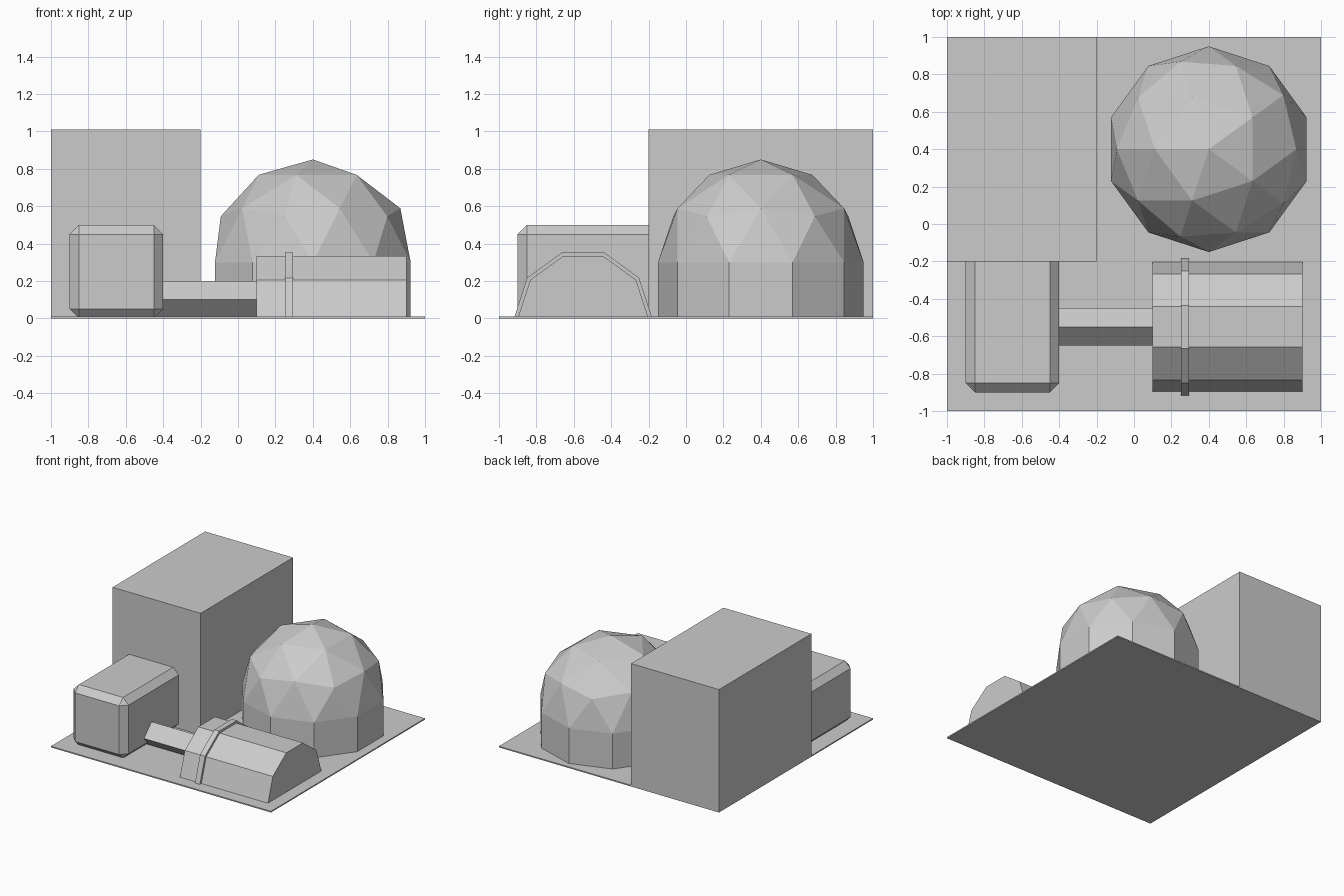
import bpy, bmesh, math
from mathutils import Matrix, Vector

if "Cube" in bpy.data.objects:
    bpy.data.objects.remove(bpy.data.objects["Cube"], do_unlink=True)

# One plain grey for the whole settlement
grey = bpy.data.materials.new("plain_grey")
grey.use_nodes = True
colour = (0.6, 0.6, 0.6, 1)
grey.diffuse_color = colour
grey.node_tree.nodes["Principled BSDF"].inputs["Base Color"].default_value = colour


def finish(name, bm):
    bmesh.ops.recalc_face_normals(bm, faces=bm.faces)
    mesh = bpy.data.meshes.new(name)
    bm.to_mesh(mesh)
    bm.free()
    mesh.materials.append(grey)
    obj = bpy.data.objects.new(name, mesh)
    bpy.context.collection.objects.link(obj)
    return obj


def box(name, low, high, bevel=0):
    low, high = Vector(low), Vector(high)
    bm = bmesh.new()
    bmesh.ops.create_cube(bm, size=1)
    bmesh.ops.scale(bm, vec=high - low, verts=bm.verts)
    bmesh.ops.translate(bm, vec=(low + high) / 2, verts=bm.verts)
    if bevel:
        bmesh.ops.bevel(bm, geom=bm.edges[:], offset=bevel, segments=1,
                        affect='EDGES', profile=0.5)
    return finish(name, bm)


def prism_along_x(name, x0, x1, y, z, radius, steps, sweep):
    """Polygonal arc of the given sweep, extruded along x."""
    bm = bmesh.new()
    count = steps if sweep > 6 else steps + 1
    ring = []
    for i in range(count):
        a = sweep * i / steps
        ring.append(bm.verts.new((x0, y + radius * math.cos(a), z + radius * math.sin(a))))
    cap = bm.faces.new(ring)
    out = bmesh.ops.extrude_face_region(bm, geom=[cap], use_keep_orig=True)
    moved = [v for v in out["geom"] if isinstance(v, bmesh.types.BMVert)]
    bmesh.ops.translate(bm, vec=(x1 - x0, 0, 0), verts=moved)
    return finish(name, bm)


# Ground slab and the two buildings
box("ground_slab", (-1, -1, 0), (1, 1, 0.01))
box("tall_block", (-1, -0.2, 0.005), (-0.2, 1, 1.01))
box("bevelled_block", (-0.9, -0.9, 0), (-0.4, -0.12, 0.5), bevel=0.05)

# Square pipe set on its edge, joining the block to the tunnel
prism_along_x("connecting_pipe", -0.45, 0.15, -0.55, 0.1, 0.1, 4, math.tau)

# Half-decagon tunnel and the raised band around it
prism_along_x("tunnel", 0.1, 0.9, -0.55, 0, 0.35, 5, math.pi)
prism_along_x("tunnel_band", 0.25, 0.295, -0.55, 0, 0.37, 5, math.pi)

# Faceted dome: upper half of an icosphere with its rim drawn down to the ground
bm = bmesh.new()
bmesh.ops.create_icosphere(bm, subdivisions=2, radius=0.55)
bmesh.ops.delete(bm, geom=[v for v in bm.verts if v.co.z < -0.01], context='VERTS')
bmesh.ops.rotate(bm, cent=(0, 0, 0), matrix=Matrix.Rotation(math.pi, 3, 'Z'), verts=bm.verts)
bmesh.ops.translate(bm, vec=(0.4, 0.4, 0.3), verts=bm.verts)
rim = [e for e in bm.edges if e.is_boundary]
skirt = bmesh.ops.extrude_edge_only(bm, edges=rim)
for v in skirt["geom"]:
    if isinstance(v, bmesh.types.BMVert):
        v.co.z = 0.005
finish("dome", bm)
